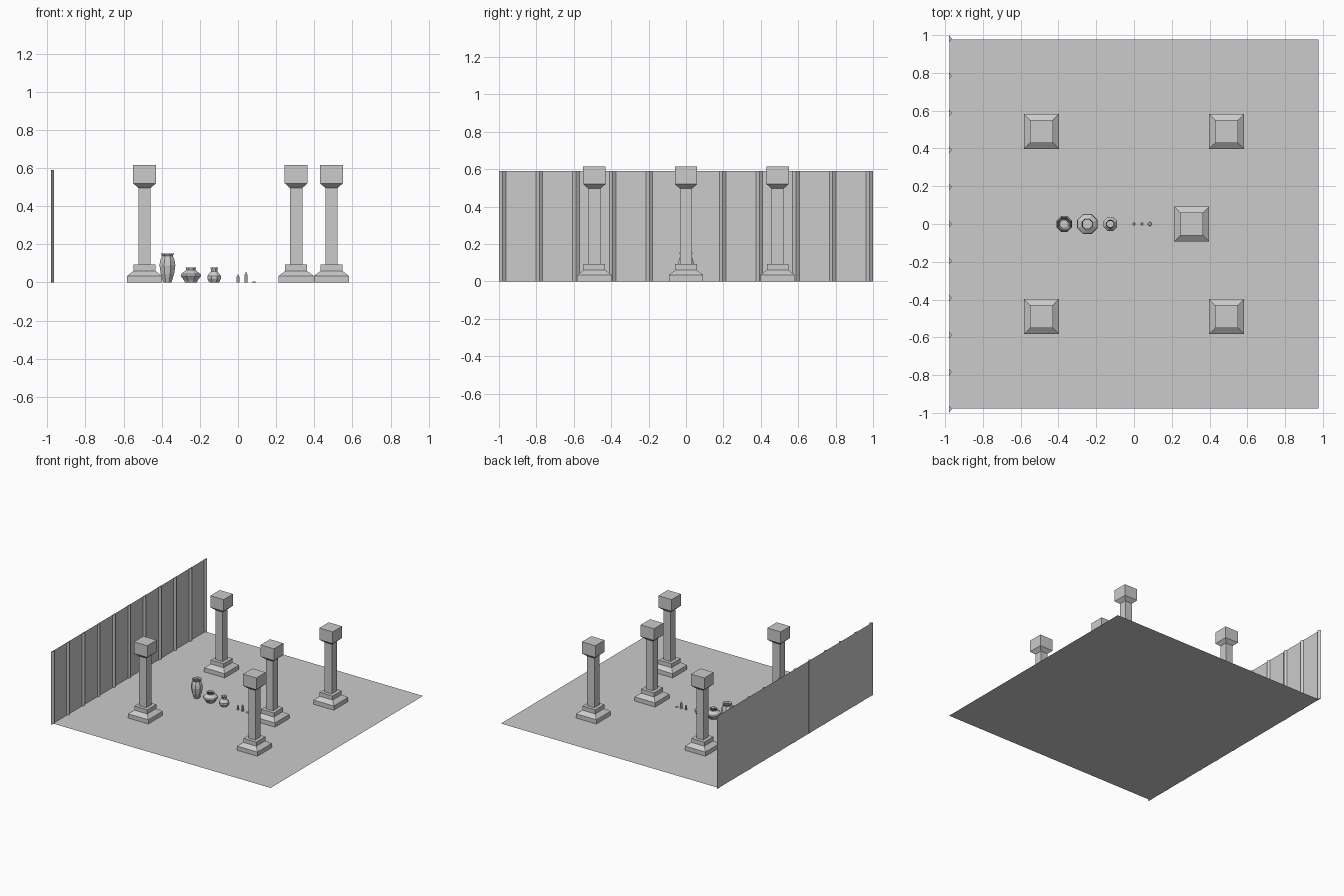
import bpy, bmesh, math

if "Cube" in bpy.data.objects:
    bpy.data.objects.remove(bpy.data.objects["Cube"])


def finish(bm, name, loc=(0, 0, 0)):
    bmesh.ops.remove_doubles(bm, verts=bm.verts, dist=1e-5)
    mesh = bpy.data.meshes.new(name)
    bm.to_mesh(mesh)
    bm.free()
    ob = bpy.data.objects.new(name, mesh)
    ob.location = loc
    bpy.context.collection.objects.link(ob)
    return ob


def lathe(name, profile, sides, loc, turn=0.0, cap_bottom=True, cap_top=True):
    """Flat-faced turned shape from (radius to corner, height) points."""
    bm = bmesh.new()
    rings = []
    for r, z in profile:
        rings.append([bm.verts.new((r * math.cos(turn + math.tau * i / sides),
                                    r * math.sin(turn + math.tau * i / sides), z))
                      for i in range(sides)])
    for a, b in zip(rings, rings[1:]):
        for i in range(sides):
            j = (i + 1) % sides
            bm.faces.new((a[i], a[j], b[j], b[i]))
    if cap_bottom:
        bm.faces.new(rings[0][::-1])
    if cap_top:
        bm.faces.new(rings[-1])
    return finish(bm, name, loc)


# Floor sheet
bm = bmesh.new()
bm.faces.new([bm.verts.new(p) for p in
              ((-.978, -.978, 0), (.978, -.978, 0), (.978, .978, 0), (-.978, .978, 0))])
finish(bm, "floor")

# Wall sheet along the left edge
H = 0.59
bm = bmesh.new()
bm.faces.new([bm.verts.new(p) for p in
              ((-.978, -.98, 0), (-.978, .98, 0), (-.978, .98, H), (-.978, -.98, H))])
finish(bm, "wall_panel")

# Ridged battens on the wall
for k in range(11):
    bm = bmesh.new()
    low = [bm.verts.new(p) for p in ((0, -.02, 0), (.016, 0, 0), (0, .02, 0))]
    face = bm.faces.new(low)
    ext = bmesh.ops.extrude_face_region(bm, geom=[face])
    bmesh.ops.translate(bm, vec=(0, 0, H),
                        verts=[v for v in ext["geom"] if isinstance(v, bmesh.types.BMVert)])
    bmesh.ops.recalc_face_normals(bm, faces=bm.faces)
    finish(bm, "wall_batten", (-.98, -.98 + k * .196, 0))

# Square columns: half-widths by height
half = [(.092, 0), (.092, .034), (.058, .06), (.058, .093), (.032, .093),
        (.032, .495), (.06, .52), (.06, .615)]
column = [(h * math.sqrt(2), z) for h, z in half]
for x, y in ((-.49, -.49), (-.49, .49), (.49, -.49), (.49, .49), (.305, 0)):
    lathe("column", column, 4, (x, y, 0), math.pi / 4)

# Open eight-sided pots
T = math.pi / 8
lathe("tall_vase", [(.023, 0), (.038, .045), (.045, .09), (.041, .115),
                    (.031, .14), (.037, .148), (.037, .153)],
      8, (-.37, 0, 0), T, cap_top=False)
lathe("wide_pot", [(.033, 0), (.038, .01), (.058, .034), (.055, .045),
                   (.026, .065), (.03, .078)],
      8, (-.247, 0, 0), T, cap_top=False)
lathe("small_jar", [(.027, 0), (.039, .02), (.039, .034), (.018, .058),
                    (.018, .066), (.022, .079)],
      8, (-.125, 0, 0), T, cap_top=False)

# Candles: short, tall and melted
lathe("short_candle", [(.009, 0), (.009, .03)], 6, (0, 0, 0))
lathe("tall_candle", [(.009, 0), (.009, .043)], 6, (.042, 0, 0))
lathe("melted_candle", [(.011, 0), (.008, .005)], 6, (.084, 0, 0))
for x, z in ((0, .03), (.042, .043)):
    lathe("wick", [(.0015, 0), (.003, .006), (.0005, .016)], 4, (x, 0, z))
